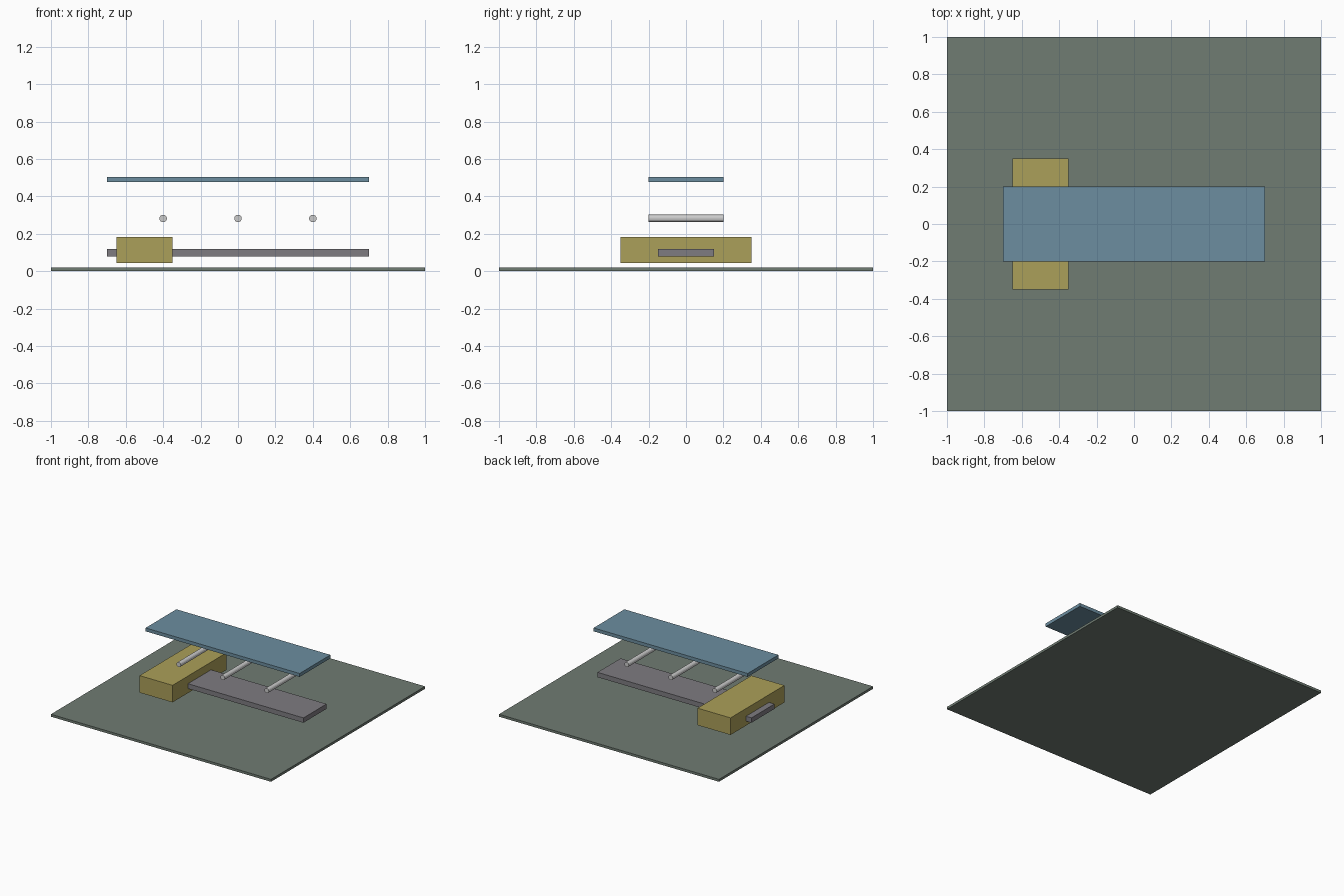
import bpy, math

if "Cube" in bpy.data.objects:
    bpy.data.objects.remove(bpy.data.objects["Cube"])


def paint(obj, rgb):
    mat = bpy.data.materials.new(obj.name + "_paint")
    mat.diffuse_color = (*rgb, 1)
    mat.use_nodes = True
    mat.node_tree.nodes["Principled BSDF"].inputs["Base Color"].default_value = mat.diffuse_color
    obj.data.materials.append(mat)


def box(name, x, y, z, rgb):
    """Box from (min, max) ranges on each axis."""
    ranges = (x, y, z)
    bpy.ops.mesh.primitive_cube_add(size=1, location=[(a + b) / 2 for a, b in ranges])
    obj = bpy.context.object
    obj.name = name
    obj.scale = [b - a for a, b in ranges]
    bpy.ops.object.transform_apply(location=False, rotation=False, scale=True)
    paint(obj, rgb)
    return obj


# Base and stacked slabs
box("base_plate", (-1, 1), (-1, 1), (0, 0.02), (0.16, 0.20, 0.17))
box("lower_tray", (-0.7, 0.7), (-0.15, 0.15), (0.08, 0.12), (0.21, 0.20, 0.22))
box("top_panel", (-0.7, 0.7), (-0.2, 0.2), (0.476, 0.504), (0.15, 0.27, 0.35))

# Block wrapped round the left end of the tray
box("cross_block", (-0.65, -0.35), (-0.35, 0.35), (0.043, 0.183), (0.41, 0.35, 0.10))

# Row of rollers running front to back
for i, x in enumerate((-0.4, 0, 0.4), 1):
    bpy.ops.mesh.primitive_cylinder_add(vertices=16, radius=0.02, depth=0.4,
                                        location=(x, 0, 0.282),
                                        rotation=(math.pi / 2, 0, 0))
    bpy.context.object.name = f"roller_{i}"
